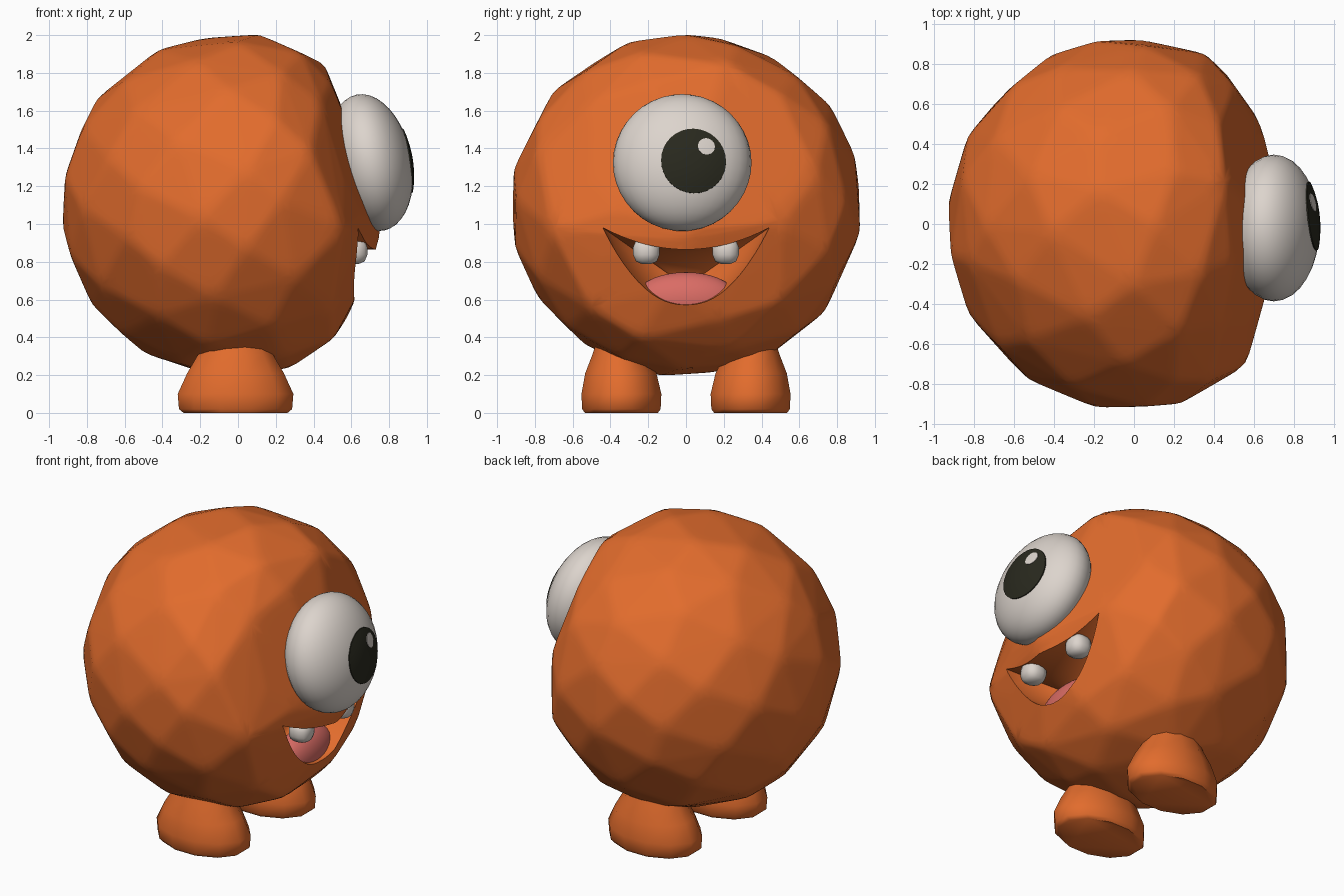
import bpy, bmesh, math, random
from mathutils import Vector

random.seed(4)
if "Cube" in bpy.data.objects:
    bpy.data.objects.remove(bpy.data.objects["Cube"], do_unlink=True)


def material(name, r, g, b):
    m = bpy.data.materials.new(name)
    m.use_nodes = True
    m.diffuse_color = (r, g, b, 1)
    node = next(n for n in m.node_tree.nodes if n.type == 'BSDF_PRINCIPLED')
    node.inputs["Base Color"].default_value = (r, g, b, 1)
    return m


ORANGE = material("orange skin", .76, .15, .026)
WHITE = material("off white", .72, .66, .61)
BLACK = material("dark pupil", .022, .022, .013)
PINK = material("pink tongue", .70, .15, .13)


def finish(name, bm, mat):
    bmesh.ops.recalc_face_normals(bm, faces=bm.faces)
    mesh = bpy.data.meshes.new(name)
    bm.to_mesh(mesh)
    bm.free()
    mesh.materials.append(mat)
    ob = bpy.data.objects.new(name, mesh)
    bpy.context.collection.objects.link(ob)
    return ob


def activate(ob):
    bpy.ops.object.select_all(action='DESELECT')
    ob.select_set(True)
    bpy.context.view_layer.objects.active = ob


def smooth(ob, degrees=40):
    activate(ob)
    bpy.ops.object.shade_smooth_by_angle(angle=math.radians(degrees))


def apply_modifier(ob, kind, **settings):
    mod = ob.modifiers.new(kind, kind)
    for key, value in settings.items():
        setattr(mod, key, value)
    activate(ob)
    bpy.ops.object.modifier_apply(modifier=mod.name)


def loft(rings):
    """Closed skin through equally long rings of points."""
    bm = bmesh.new()
    rows = [[bm.verts.new(p) for p in ring] for ring in rings]
    for a, b in zip(rows, rows[1:]):
        for i in range(len(a)):
            j = (i + 1) % len(a)
            bm.faces.new((a[i], a[j], b[j], b[i]))
    bm.faces.new(rows[0])
    bm.faces.new(rows[-1])
    return bm


def ellipsoid(name, centre, radii, mat):
    bm = bmesh.new()
    bmesh.ops.create_uvsphere(bm, u_segments=32, v_segments=20, radius=1)
    bmesh.ops.scale(bm, vec=radii, verts=bm.verts)
    ob = finish(name, bm, mat)
    ob.location = centre
    smooth(ob, 60)
    return ob


# Body: hull of scattered points, flattened towards the face
bm = bmesh.new()
COUNT = 92
for i in range(COUNT):
    h = 1 - 2 * (i + .5) / COUNT
    a = i * math.pi * (3 - math.sqrt(5)) + random.uniform(-.1, .1)
    w = math.sqrt(1 - h * h)
    p = Vector((-.025 + .918 * w * math.cos(a), .938 * w * math.sin(a), 1.1 + .915 * h))
    p.x = min(p.x, .78 - .31 * abs(p.z - 1) - .28 * abs(p.y))
    bm.verts.new(p)
bm.verts.new((.755, 0, .97))
bmesh.ops.convex_hull(bm, input=bm.verts)
bmesh.ops.delete(bm, geom=[v for v in bm.verts if not v.link_faces], context='VERTS')
body = finish("body", bm, ORANGE)
apply_modifier(body, 'SUBSURF', subdivision_type='SIMPLE', levels=3)
apply_modifier(body, 'SMOOTH', factor=.5, iterations=3)

# Mouth: smiling hollow, its roof sloping down to a deep floor
STEPS = 24
ts = [-1 + 2 * i / STEPS for i in range(STEPS + 1)]
smile = [(.44 * t, .57 + .41 * abs(t) ** 2.2) for t in ts]
smile += [(.44 * t, .865 + .115 * t * t) for t in reversed(ts[1:-1])]
FLOOR = .67
cutter = finish("mouth_cutter", loft(
    [[(x, y * s, FLOOR + (z - FLOOR) * s) for y, z in smile]
     for x, s in [(1, 1), (.63, 1), (.54, .93), (.45, .78), (.37, .56), (.32, .3), (.3, .1)]]),
    ORANGE)
cutter.hide_render = True
apply_modifier(body, 'BOOLEAN', operation='DIFFERENCE', solver='EXACT', object=cutter)
bpy.data.objects.remove(cutter, do_unlink=True)
smooth(body, 35)

# Tongue
ellipsoid("tongue", (.47, 0, .595), (.115, .28, .15), PINK)

# Eyeball, leaning slightly upwards
DEPTH, RADIUS, TILT = .22, .367, -.2
EYE = (.7, -.02, 1.325)
eye = ellipsoid("eyeball", EYE, (DEPTH, RADIUS, RADIUS), WHITE)
eye.rotation_euler.y = TILT


def eye_plate(name, cy, cz, radius, lift, mat):
    """Round plate following the curve of the eyeball."""
    def point(y, z, off):
        return (DEPTH * math.sqrt(1 - (y * y + z * z) / RADIUS ** 2) + off, y, z)
    rings = []
    for k, off in [(1, -.004), (1, lift), (.8, lift), (.6, lift), (.4, lift), (.2, lift)]:
        rings.append([point(cy + radius * k * math.cos(a), cz + radius * k * math.sin(a), off)
                      for a in [math.tau * i / 32 for i in range(32)]])
    ob = finish(name, loft(rings), mat)
    ob.location = EYE
    ob.rotation_euler.y = TILT
    smooth(ob)


eye_plate("pupil", .06, -.03, .172, .005, BLACK)
eye_plate("pupil_glint", .128, .045, .045, .008, WHITE)

# Teeth and feet, one per side
for side, label in [(1, "left"), (-1, "right")]:
    bm = bmesh.new()
    bmesh.ops.create_cube(bm, size=.14)
    bmesh.ops.bevel(bm, geom=bm.edges[:], offset=.05, segments=2, profile=.5, affect='EDGES')
    tooth = finish(label + "_tooth", bm, WHITE)
    tooth.location = (.615, side * .21, .857)
    smooth(tooth, 50)

    levels = [(0, .285, .2, 0), (.02, .31, .215, 0), (.1, .317, .219, 0),
              (.21, .265, .195, .003), (.31, .205, .15, .008), (.42, .16, .11, .01)]
    rings = [[(-.013 + rx * math.cos(a), side * (.342 + shift) + ry * math.sin(a), z)
              for a in [math.tau * (i + .5) / 12 for i in range(12)]]
             for z, rx, ry, shift in levels]
    smooth(finish(label + "_foot", loft(rings), ORANGE), 50)
